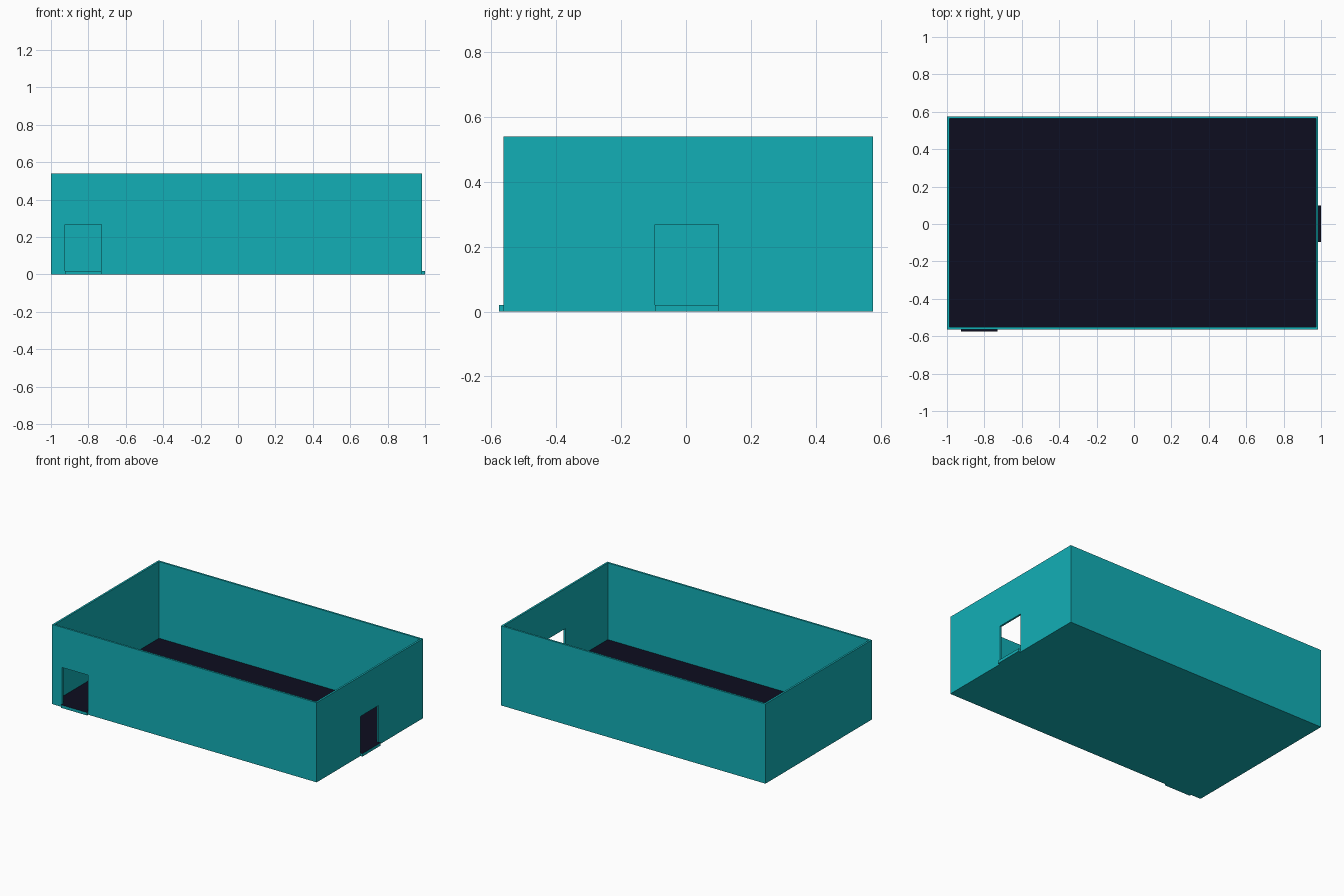
import bpy, bmesh

if "Cube" in bpy.data.objects:
    bpy.data.objects.remove(bpy.data.objects["Cube"])

X0, X1, Y0, Y1, H = -1.0, 0.985, -0.563, 0.576, 0.54   # outer wall extents
T, FLOOR, TAB = 0.013, 0.02, 0.013                     # wall, floor, threshold
DX0, DX1, DY0, DY1, DH = -0.925, -0.73, -0.095, 0.10, 0.268  # door openings


def material(name, rgb):
    m = bpy.data.materials.new(name)
    m.diffuse_color = (*rgb, 1)
    m.use_nodes = True
    m.node_tree.nodes["Principled BSDF"].inputs["Base Color"].default_value = m.diffuse_color
    return m


teal = material("teal", (0.006, 0.43, 0.47))
dark = material("dark_floor", (0.004, 0.004, 0.0145))


def prism(name, pts, z0, z1):
    """Extrude a flat outline from z0 to z1."""
    bm = bmesh.new()
    face = bm.faces.new([bm.verts.new((x, y, z0)) for x, y in pts])
    ext = bmesh.ops.extrude_face_region(bm, geom=[face])
    verts = [v for v in ext["geom"] if isinstance(v, bmesh.types.BMVert)]
    bmesh.ops.translate(bm, verts=verts, vec=(0, 0, z1 - z0))
    bmesh.ops.recalc_face_normals(bm, faces=bm.faces)
    me = bpy.data.meshes.new(name)
    bm.to_mesh(me)
    bm.free()
    ob = bpy.data.objects.new(name, me)
    bpy.context.collection.objects.link(ob)
    return ob


def rect(x0, x1, y0, y1):
    return [(x0, y0), (x1, y0), (x1, y1), (x0, y1)]


def cut(target, cutter):
    mod = target.modifiers.new("cut", "BOOLEAN")
    mod.operation, mod.solver, mod.object = "DIFFERENCE", "EXACT", cutter
    bpy.context.view_layer.objects.active = target
    bpy.ops.object.modifier_apply(modifier=mod.name)
    bpy.data.objects.remove(cutter)


# Walls: open rectangular ring with two doorways
walls = prism("walls", rect(X0, X1, Y0, Y1), 0, H)
cut(walls, prism("room_cutter", rect(X0 + T, X1 - T, Y0 + T, Y1 - T), -0.5, H + 0.5))
cut(walls, prism("front_door_cutter", rect(DX0, DX1, Y0 - 0.1, Y0 + 0.1), -0.5, DH))
cut(walls, prism("side_door_cutter", rect(X1 - 0.1, X1 + 0.1, DY0, DY1), -0.5, DH))
walls.data.materials.clear()
walls.data.materials.append(teal)

# Floor slab with thresholds reaching out through the doorways
a, b, c, d = X0 + T, X1 - T, Y0 + T, Y1 - T
floor = prism("floor", [
    (a, c), (DX0, c), (DX0, Y0 - TAB), (DX1, Y0 - TAB), (DX1, c), (b, c),
    (b, DY0), (X1 + 0.015, DY0), (X1 + 0.015, DY1), (b, DY1), (b, d), (a, d)], 0, FLOOR)
floor.data.materials.append(teal)
floor.data.materials.append(dark)
for p in floor.data.polygons:
    p.material_index = 1 if p.normal.z > 0.5 else 0
